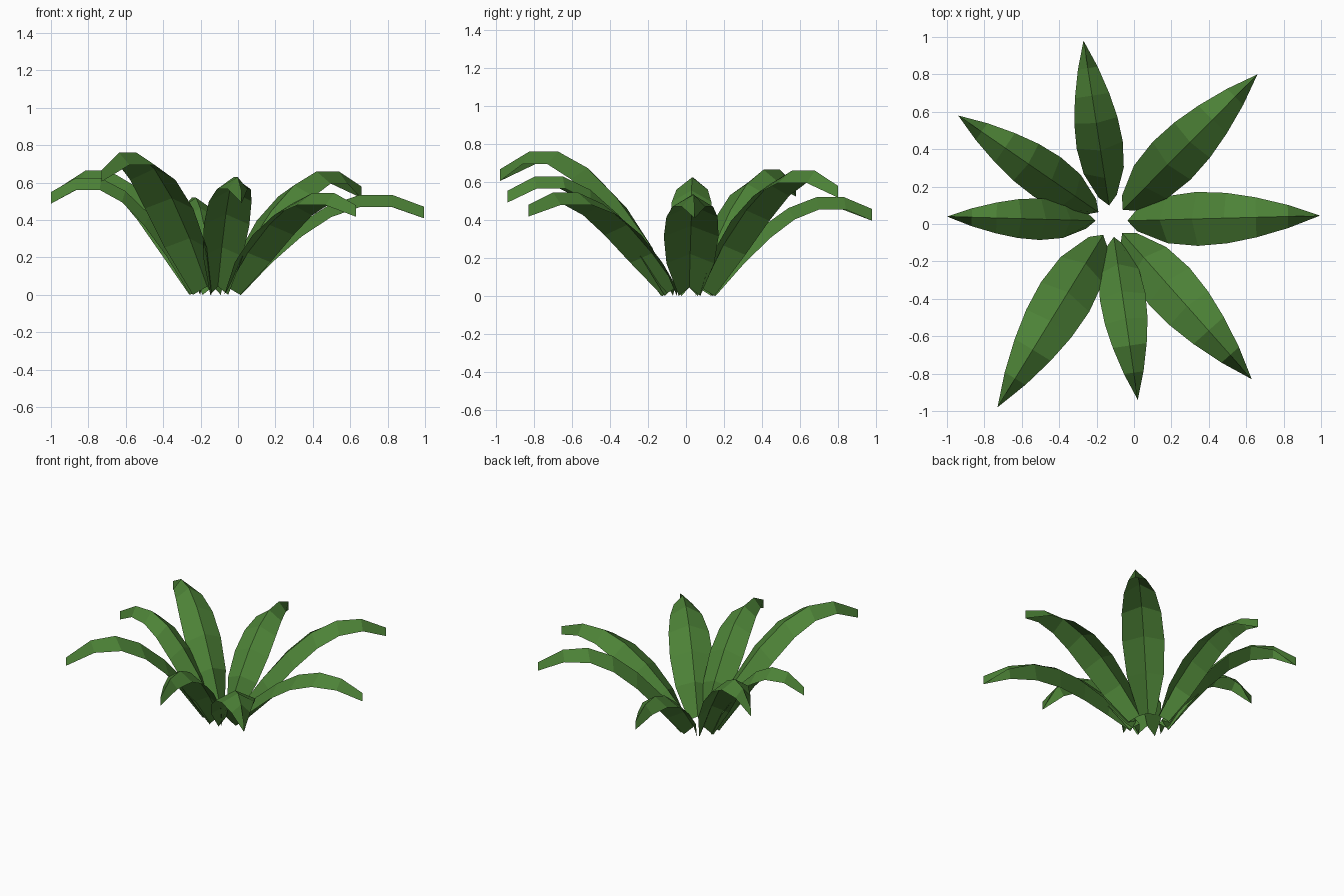
import bpy, bmesh, math
from mathutils import Vector

if "Cube" in bpy.data.objects:
    bpy.data.objects.remove(bpy.data.objects["Cube"])

green = bpy.data.materials.new("leaf_green")
green.diffuse_color = (0.074, 0.225, 0.038, 1)
green.use_nodes = True
green.node_tree.nodes["Principled BSDF"].inputs["Base Color"].default_value = green.diffuse_color

CENTRE = Vector((-0.12, 0.015, 0))
BASE_R, BASE_Z = 0.085, 0.045
# Shared leaf shape at seven even stations from base to tip
ARCH = (0, 0.36, 0.66, 0.88, 1, 1, 0.87)              # ridge height / peak
HALF = (0.055, 0.122, 0.140, 0.131, 0.104, 0.060, 0)  # half width / length
OUT = (0.05, 0.04, 0.03, 0.015, 0, 0, 0)              # rim shifted outward
DROP = (0.045, 0.05, 0.055, 0.06, 0.065, 0.065, 0.062)  # rim below the ridge


def make_leaf(name, tip_x, tip_y, peak):
    """Arching leaf folded along a raised midrib, with its rims below it."""
    tip = Vector((tip_x, tip_y, 0))
    along = (tip - CENTRE).normalized()
    side = Vector((-along.y, along.x, 0))
    base = CENTRE + along * BASE_R
    length = (tip - base).length
    bm = bmesh.new()
    rows = []
    for k in range(7):
        ridge = base + along * (length * k / 6)
        ridge.z = BASE_Z + (peak - BASE_Z) * ARCH[k]
        rim = ridge + along * OUT[k] - Vector((0, 0, DROP[k]))
        spread = side * (HALF[k] * length)
        mid = bm.verts.new(ridge)
        if k < 6:
            rows.append((bm.verts.new(rim + spread), mid, bm.verts.new(rim - spread)))
        else:  # both rims meet under the midrib at the tip
            end = bm.verts.new(rim)
            rows.append((end, mid, end))
    for a, b in zip(rows, rows[1:]):
        bm.faces.new((a[1], b[1], b[0], a[0]))
        bm.faces.new((a[2], b[2], b[1], a[1]))
    mesh = bpy.data.meshes.new(name)
    bm.to_mesh(mesh)
    bm.free()
    mesh.materials.append(green)
    bpy.context.collection.objects.link(bpy.data.objects.new(name, mesh))


# Ring of leaves: tip x, tip y, peak height
for name, x, y, peak in (
    ("leaf_right", 0.995, 0.045, 0.535),
    ("leaf_back_right", 0.66, 0.80, 0.66),
    ("leaf_back", -0.27, 0.98, 0.52),
    ("leaf_back_left", -0.94, 0.58, 0.665),
    ("leaf_left", -1.0, 0.04, 0.625),
    ("leaf_front_left", -0.73, -0.98, 0.76),
    ("leaf_front", 0.02, -0.94, 0.63),
    ("leaf_front_right", 0.63, -0.83, 0.545),
):
    make_leaf(name, x, y, peak)
